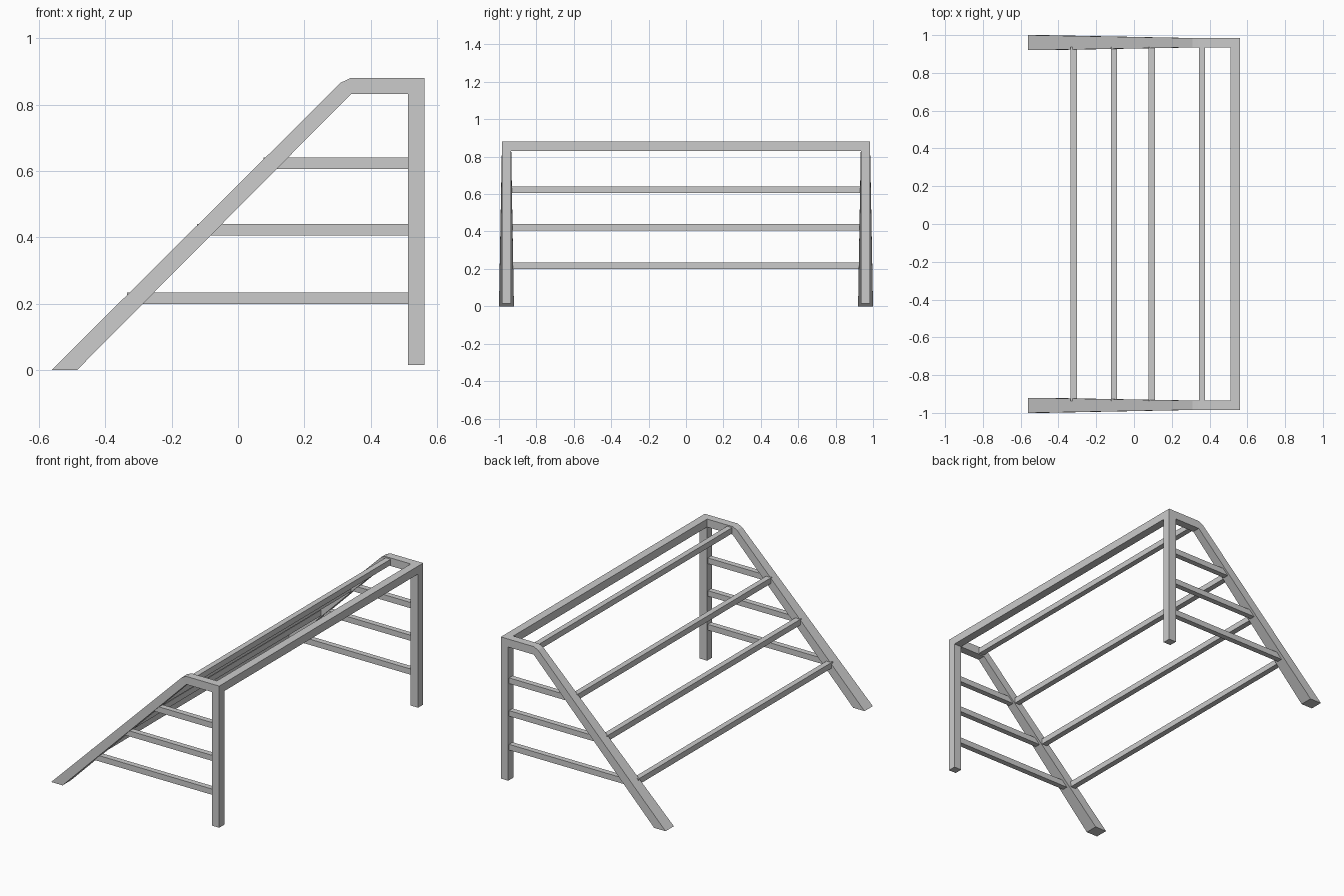
import bpy, bmesh

if "Cube" in bpy.data.objects:
    bpy.data.objects.remove(bpy.data.objects["Cube"])

POST_IN, POST_OUT = 0.935, 0.984      # y span of posts and top rails
FOOT_IN, FOOT_OUT = 0.92, 1.0         # y span of the flared feet


def finish(name, bm):
    bmesh.ops.remove_doubles(bm, verts=bm.verts, dist=1e-5)
    bmesh.ops.recalc_face_normals(bm, faces=bm.faces)
    me = bpy.data.meshes.new(name)
    bm.to_mesh(me)
    bm.free()
    ob = bpy.data.objects.new(name, me)
    bpy.context.collection.objects.link(ob)
    return ob


def loft(name, rings):
    """Bridge a series of four-cornered rings and cap both ends."""
    bm = bmesh.new()
    vs = [[bm.verts.new(p) for p in r] for r in rings]
    for a, b in zip(vs, vs[1:]):
        for i in range(4):
            j = (i + 1) % 4
            bm.faces.new((a[i], a[j], b[j], b[i]))
    bm.faces.new(vs[0])
    bm.faces.new(vs[-1])
    return finish(name, bm)


def section(outer, inner, y0, y1):
    (ox, oz), (ix, iz) = outer, inner
    return [(ox, y0, oz), (ox, y1, oz), (ix, y1, iz), (ix, y0, iz)]


def bar(name, x, y, z):
    return loft(name, [section((x[0], z[1]), (x[0], z[0]), *y),
                       section((x[1], z[1]), (x[1], z[0]), *y)])


def inner_x(z):
    """x of the underside of the sloping leg at height z."""
    return -0.485 + z * 0.825 / 0.831


rung_heights = [(0.199, 0.234), (0.406, 0.44), (0.605, 0.64)]

for label, s in (("front", -1), ("back", 1)):
    post_y = sorted((s * POST_IN, s * POST_OUT))
    foot_y = sorted((s * FOOT_IN, s * FOOT_OUT))

    # Sloping leg, flared at the foot, bending into the top rail
    loft(label + "_sloping_leg", [
        section((-0.562, 0), (-0.485, 0), *foot_y),
        section((0.31, 0.866), (0.34, 0.831), *post_y),
        section((0.34, 0.88), (0.34, 0.831), *post_y),
        section((0.512, 0.88), (0.512, 0.831), *post_y)])

    # Upright post
    bar(label + "_post", (0.512, 0.562), post_y, (0.015, 0.88))

    # Side rungs, mitred against the sloping leg
    rung_y = (s * 0.959 - 0.017, s * 0.959 + 0.017)
    for i, (z0, z1) in enumerate(rung_heights):
        loft(f"{label}_side_rung_{i + 1}", [
            section((inner_x(z1) - 0.003, z1), (inner_x(z0) - 0.003, z0), *rung_y),
            section((0.515, z1), (0.515, z0), *rung_y)])

# Long top beam joining the posts
bar("top_beam", (0.512, 0.562), (-POST_IN, POST_IN), (0.831, 0.88))

# Long rods between the sloping legs
for i, (x, z) in enumerate([(-0.318, 0.2165), (-0.106, 0.423),
                            (0.094, 0.6225), (0.36, 0.855)]):
    bar(f"long_rod_{i + 1}", (x - 0.017, x + 0.017), (-0.938, 0.938),
        (z - 0.0175, z + 0.0175))
